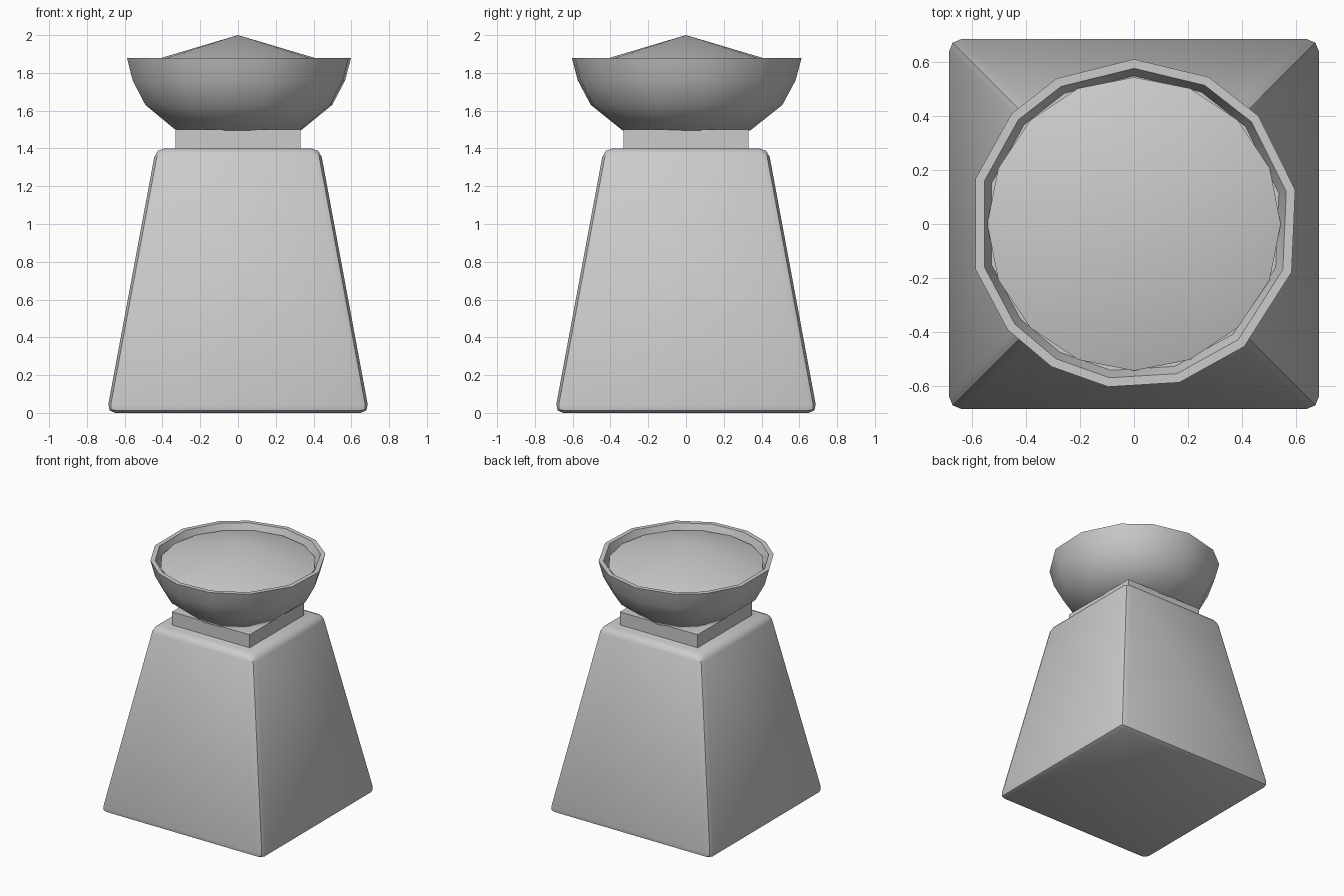
import bpy, bmesh, math

if "Cube" in bpy.data.objects:
    bpy.data.objects.remove(bpy.data.objects["Cube"])

def make_object(name, bm, angle, bevel=0.0):
    bmesh.ops.recalc_face_normals(bm, faces=bm.faces)
    mesh = bpy.data.meshes.new(name)
    bm.to_mesh(mesh)
    bm.free()
    obj = bpy.data.objects.new(name, mesh)
    bpy.context.collection.objects.link(obj)
    bpy.ops.object.select_all(action='DESELECT')
    obj.select_set(True)
    bpy.context.view_layer.objects.active = obj
    if bevel:
        mod = obj.modifiers.new("worn_edges", 'BEVEL')
        mod.width = bevel
        mod.segments = 2
        bpy.ops.object.modifier_apply(modifier=mod.name)
    bpy.ops.object.shade_smooth_by_angle(angle=math.radians(angle))
    return obj

def tapered_block(name, half_low, half_high, z0, z1, angle, bevel=0.0):
    bm = bmesh.new()
    bmesh.ops.create_cube(bm, size=2)
    for v in bm.verts:
        top = v.co.z > 0
        half = half_high if top else half_low
        v.co = (v.co.x * half, v.co.y * half, z1 if top else z0)
    return make_object(name, bm, angle, bevel)

def lathe(name, profile, angles, angle):
    # Profile of (radius, z); radius 0 makes a single pole point
    bm = bmesh.new()
    n = len(angles)
    rings = []
    for r, z in profile:
        if r == 0:
            rings.append([bm.verts.new((0, 0, z))] * n)
        else:
            rings.append([bm.verts.new((r * math.cos(math.radians(a)),
                                        r * math.sin(math.radians(a)), z)) for a in angles])
    for low, high in zip(rings, rings[1:]):
        for i in range(n):
            j = (i + 1) % n
            corners = dict.fromkeys((low[i], low[j], high[j], high[i]))
            bm.faces.new(list(corners))
    return make_object(name, bm, angle)

# Stone pedestal with worn edges, and the square neck on top
tapered_block("pedestal", 0.695, 0.435, 0.0, 1.40, 40, bevel=0.045)
tapered_block("neck", 0.33, 0.33, 1.38, 1.50, 30)

# Roughly hewn bowl, with uneven facets around the rim
hewn = [12, 41, 63, 90, 118, 138, 164, 196, 220, 240, 261, 286, 312, 343]
lathe("bowl", [(0, 1.495), (0.34, 1.495), (0.51, 1.63), (0.58, 1.76), (0.612, 1.88),
               (0.578, 1.88), (0.55, 1.80), (0, 1.80)], hewn, 42)

# Low conical heap filling the bowl
even = [90 + i * 360 / 16 for i in range(16)]
lathe("heap", [(0, 1.81), (0.545, 1.81), (0.545, 1.838), (0, 2.0)], even, 35)
